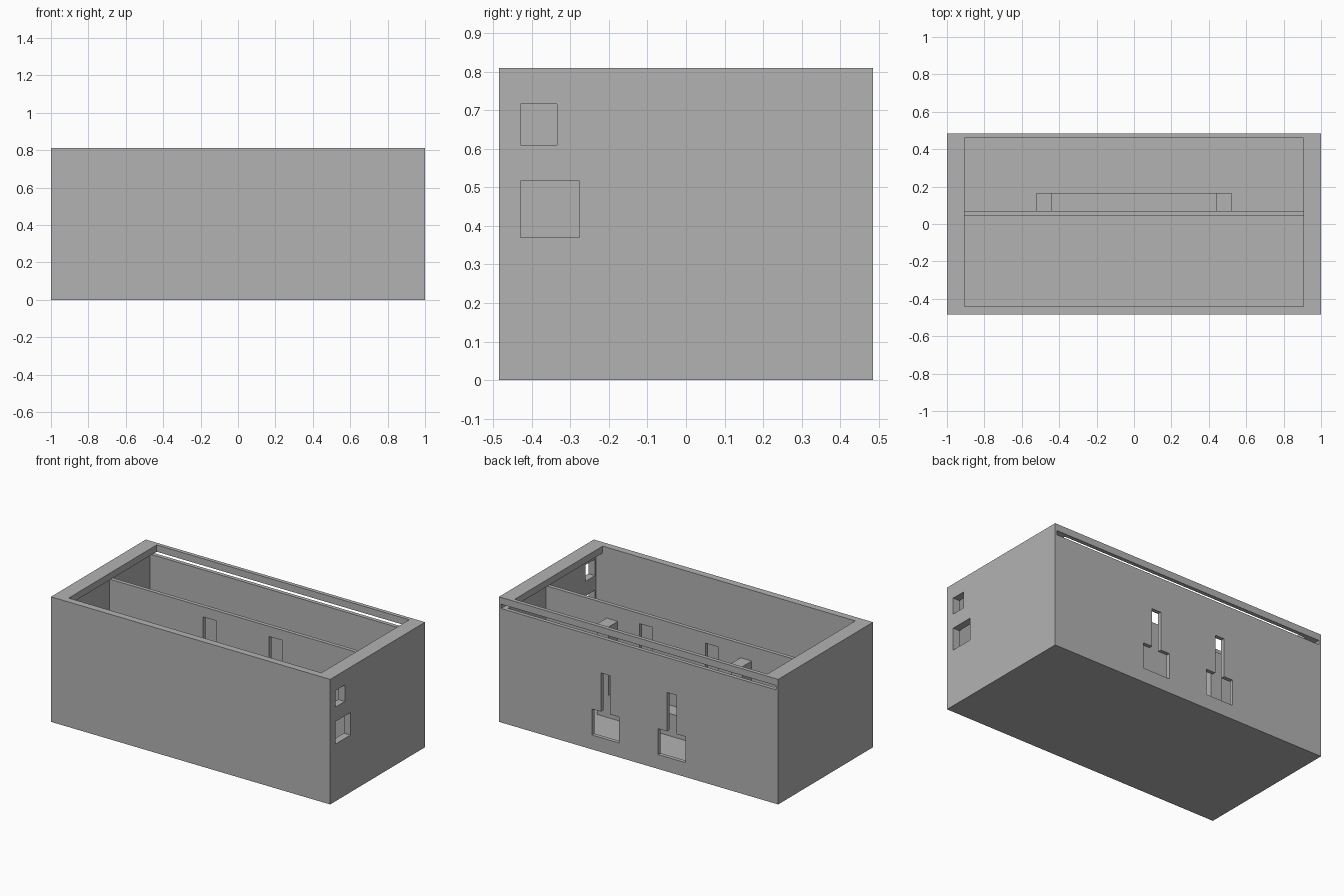
import bpy
from mathutils import Vector

cube = bpy.data.objects.get("Cube")
if cube:
    bpy.data.objects.remove(cube, do_unlink=True)

grey = bpy.data.materials.new("plain_grey")
grey.use_nodes = True
GREY = (0.45, 0.45, 0.45, 1)
grey.diffuse_color = GREY
grey.node_tree.nodes["Principled BSDF"].inputs["Base Color"].default_value = GREY


def box(name, x, y, z):
    """Box from (min, max) pairs on each axis."""
    low, high = (Vector(c) for c in zip(x, y, z))
    bpy.ops.mesh.primitive_cube_add(size=1, location=(low + high) / 2)
    ob = bpy.context.object
    ob.name = name
    ob.scale = high - low
    bpy.ops.object.transform_apply(location=False, rotation=False, scale=True)
    ob.data.materials.append(grey)
    return ob


def cut(target, x, y, z):
    """Subtract a box from the target and discard the cutter."""
    cutter = box("cutter", x, y, z)
    cutter.hide_render = True
    mod = target.modifiers.new("cut", "BOOLEAN")
    mod.operation, mod.solver, mod.object = "DIFFERENCE", "EXACT", cutter
    bpy.context.view_layer.objects.active = target
    bpy.ops.object.modifier_apply(modifier=mod.name)
    bpy.data.objects.remove(cutter, do_unlink=True)


def mirrored(side, a, b):
    return tuple(sorted((side * a, side * b)))


FLOOR, LEDGE = 0.055, 0.738
INNER_Y = (-0.44, 0.46)

# Case: wide cavity, lid groove open at the back, narrower top opening
case = box("case", (-1, 1), (-0.485, 0.485), (0, 0.81))
cut(case, (-0.953, 0.953), INNER_Y, (FLOOR, 0.75))
cut(case, (-0.985, 0.985), (-0.44, 0.6), (LEDGE, 0.766))
cut(case, (-0.905, 0.905), INNER_Y, (0.7, 0.9))

# Two square ports through the left side wall
cut(case, (0.9, 1.1), (-0.43, -0.335), (0.61, 0.716))
cut(case, (0.9, 1.1), (-0.43, -0.277), (0.37, 0.516))

# Partition across the cavity
partition = box("partition", (-0.96, 0.96), (0.045, 0.07), (FLOOR - 0.01, LEDGE - 0.003))

for side, label in ((1, "left"), (-1, "right")):
    # Stepped slots in the back wall
    cut(case, mirrored(side, 0.14, 0.335), (0.4, 0.6), (0.093, 0.261))
    cut(case, mirrored(side, 0.205, 0.27), (0.4, 0.6), (0.2, 0.512))
    # Openings in the partition
    cut(partition, mirrored(side, 0.19, 0.283), (0, 0.1), (0.25, 0.669))
    # Support posts behind the partition
    box(label + "_post", mirrored(side, 0.44, 0.52), (0.065, 0.167), (FLOOR - 0.01, 0.642))

# Low bar joining the posts
box("post_bar", (-0.45, 0.45), (0.065, 0.167), (FLOOR - 0.01, 0.2))
